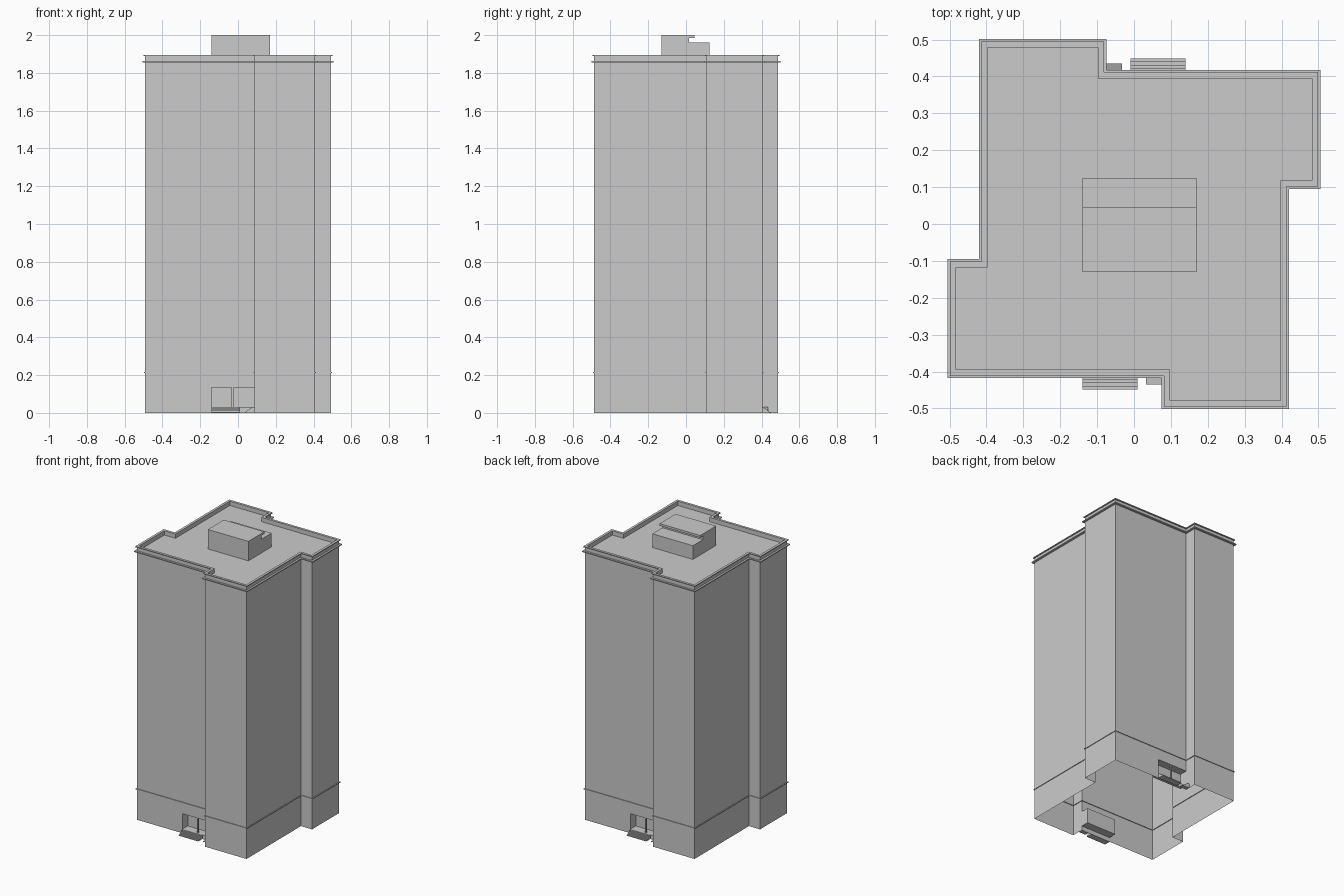
import bpy, bmesh
from mathutils import Vector

if "Cube" in bpy.data.objects:
    bpy.data.objects.remove(bpy.data.objects["Cube"])

# Footprint: half outline, other half is its 180 degree rotation
half = [(-.492, -.405), (.088, -.405), (.088, -.488), (.407, -.488), (.407, .108), (.492, .108)]
plan = [Vector(p) for p in half] + [-Vector(p) for p in half]
N = len(plan)


def offset(d):
    out = []
    for i, p in enumerate(plan):
        a = (p - plan[i - 1]).normalized()
        b = (plan[(i + 1) % N] - p).normalized()
        out.append(p + d * (Vector((a.y, -a.x)) + Vector((b.y, -b.x))))
    return out


def finish(bm, name):
    bmesh.ops.remove_doubles(bm, verts=bm.verts, dist=1e-5)
    bmesh.ops.recalc_face_normals(bm, faces=bm.faces)
    me = bpy.data.meshes.new(name)
    bm.to_mesh(me)
    bm.free()
    ob = bpy.data.objects.new(name, me)
    bpy.context.collection.objects.link(ob)
    return ob


def poly(bm, pts, s=1):
    return bm.faces.new([bm.verts.new((s * x, s * y, z)) for x, y, z in pts])


def prism(name, pts, vec, s=1):
    bm = bmesh.new()
    f = poly(bm, pts, s)
    r = bmesh.ops.extrude_face_region(bm, geom=[f], use_keep_orig=True)
    vs = [g for g in r['geom'] if isinstance(g, bmesh.types.BMVert)]
    bmesh.ops.translate(bm, verts=vs, vec=(s * vec[0], s * vec[1], vec[2]))
    return finish(bm, name)


def box(name, x0, x1, y0, y1, z0, z1, s=1):
    return prism(name, [(x0, y0, z0), (x1, y0, z0), (x1, y1, z0), (x0, y1, z0)], (0, 0, z1 - z0), s)


# Entrance recess dimensions
X0, X1, Y, D, Z0, Z1 = -.14, .088, -.405, -.35, .03, .135
BAND, ROOF = .21, 1.865

# Tower shell: wall, band, cornice and parapet swept round the plan, open below
profile = [(0, 0), (0, BAND), (.005, BAND), (.005, BAND + .006), (0, BAND + .006),
           (0, 1.856), (.013, 1.856), (.013, 1.863), (0, 1.863), (0, 1.889),
           (.007, 1.889), (.007, 1.895), (-.010, 1.895), (-.010, ROOF)]
bm = bmesh.new()
rings = [[bm.verts.new((p.x, p.y, z)) for p in offset(d)] for d, z in profile]
for k in range(len(rings) - 1):
    for i in range(N):
        if k == 0 and i in (0, 6):
            continue
        j = (i + 1) % N
        bm.faces.new((rings[k][i], rings[k][j], rings[k + 1][j], rings[k + 1][i]))
bm.faces.new(rings[-1])

# Entrance walls with recess, front and back
for s in (1, -1):
    for a, b, c, d in ((-.492, X0, 0, BAND), (X0, X1, 0, Z0), (X0, X1, Z1, BAND)):
        poly(bm, [(a, Y, c), (b, Y, c), (b, Y, d), (a, Y, d)], s)
    poly(bm, [(X0, D, Z0), (X1, D, Z0), (X1, D, Z1), (X0, D, Z1)], s)
    for z in (Z0, Z1):
        poly(bm, [(X0, Y, z), (X1, Y, z), (X1, D, z), (X0, D, z)], s)
    for x in (X0, X1):
        poly(bm, [(x, Y, Z0), (x, D, Z0), (x, D, Z1), (x, Y, Z1)], s)
finish(bm, "tower_shell")

# Steps, ramp and post at each entrance
for side, s in (("front", 1), ("back", -1)):
    n = 5
    stair = [(X0, Y, 0), (X0, -.449, 0)]
    for i in range(n):
        y, z = -.449 + i * .044 / n, Z0 * (i + 1) / n
        stair += [(X0, y, z), (X0, y + .044 / n, z)]
    prism(side + "_steps", stair, (.15, 0, 0), s)
    prism(side + "_ramp", [(.033, Y, 0), (.088, Y, 0), (.088, Y, Z0), (.075, Y, Z0)], (0, -.03, 0), s)
    box(side + "_post", -.035, -.025, Y + .004, Y + .014, Z0, Z1, s)

# Roof plant room with overhanging upper roof
side_profile = [(-.13, ROOF), (.125, ROOF), (.125, 1.96), (.015, 1.96),
                (.015, 1.985), (.045, 1.985), (.045, 2.0), (-.13, 2.0)]
prism("plant_room", [(-.14, y, z) for y, z in side_profile], (.31, 0, 0))
